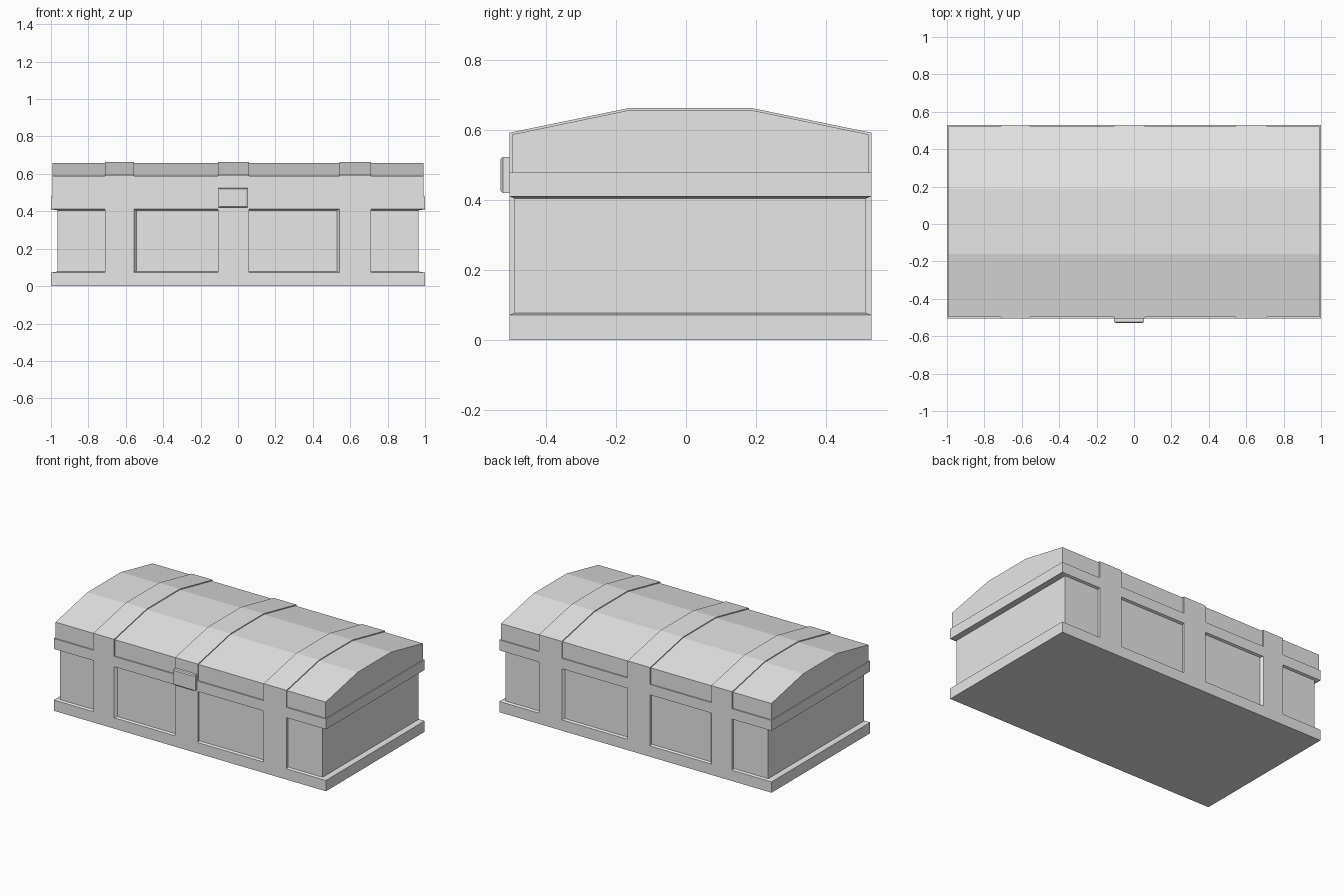
import bpy
import bmesh

cube = bpy.data.objects.get("Cube")
if cube:
    bpy.data.objects.remove(cube)

grey = bpy.data.materials.new("plain grey")
grey.use_nodes = True
COLOUR = (0.8, 0.8, 0.8, 1)
grey.diffuse_color = COLOUR
grey.node_tree.nodes["Principled BSDF"].inputs["Base Color"].default_value = COLOUR

MID = 0.0125           # chest centre in y, leaving room for the latch
OUT, IN = 0.5175, 0.5025   # half depth of trim and of panels


def loft(name, rings):
    """Join matching rings of points into a closed solid."""
    bm = bmesh.new()
    loops = [[bm.verts.new(p) for p in ring] for ring in rings]
    n = len(loops[0])
    for a, b in zip(loops, loops[1:]):
        for i in range(n):
            j = (i + 1) % n
            bm.faces.new((a[i], a[j], b[j], b[i]))
    bm.faces.new(loops[0])
    bm.faces.new(loops[-1])
    bmesh.ops.recalc_face_normals(bm, faces=bm.faces)
    mesh = bpy.data.meshes.new(name)
    bm.to_mesh(mesh)
    bm.free()
    mesh.materials.append(grey)
    obj = bpy.data.objects.new(name, mesh)
    bpy.context.collection.objects.link(obj)
    return obj


def slab(name, levels):
    """Stack of centred rectangles: (half width, half depth, height)."""
    loft(name, [[(sx * w, MID + sy * d, z) for sx, sy in
                 ((-1, -1), (1, -1), (1, 1), (-1, 1))] for w, d, z in levels])


def arch(name, x0, x1, half, eave, ridge):
    """Three-sided arched lid section running along x."""
    flat = 0.174
    outline = [(-half, 0.48), (-half, eave), (-flat, ridge),
               (flat, ridge), (half, eave), (half, 0.48)]
    loft(name, [[(x, MID + y, z) for y, z in outline] for x in (x0, x1)])


# Chest box with sloped ledges
slab("base", [(1, OUT, 0), (1, OUT, 0.072), (0.965, IN, 0.078)])
slab("body", [(0.965, IN, 0.075), (0.965, IN, 0.408)])
slab("rim", [(0.965, IN, 0.405), (1, OUT, 0.411), (1, OUT, 0.48)])

# Arched lid
arch("lid", -0.993, 0.993, 0.51, 0.588, 0.658)

# Bands over the lid, and posts below them on front and back.
# Each entry: name, left edge, right edge, left flare, right flare
BANDS = (("right", -0.71, -0.557, 0, 0.013),
         ("middle", -0.108, 0.058, 0, 0),
         ("left", 0.542, 0.71, 0.013, 0))
for side, x0, x1, f0, f1 in BANDS:
    arch(side + "_lid_band", x0, x1, OUT, 0.593, 0.664)
    for face, s in (("front", -1), ("back", 1)):
        plan = [(x0 - f0, s * (IN - 0.005)), (x0 - f0, s * IN), (x0, s * OUT),
                (x1, s * OUT), (x1 + f1, s * IN), (x1 + f1, s * (IN - 0.005))]
        loft(f"{side}_{face}_post",
             [[(x, MID + y, z) for x, y in plan] for z in (0.07, 0.412)])

# Latch with a bevelled face
latch = []
for y, inset in ((-0.5, 0), (-0.524, 0), (-0.53, 0.012)):
    x0, x1 = -0.107 + inset, 0.053 - inset
    z0, z1 = 0.42 + inset / 2, 0.524 - inset / 2
    latch.append([(x0, y, z0), (x1, y, z0), (x1, y, z1), (x0, y, z1)])
loft("latch", latch)
